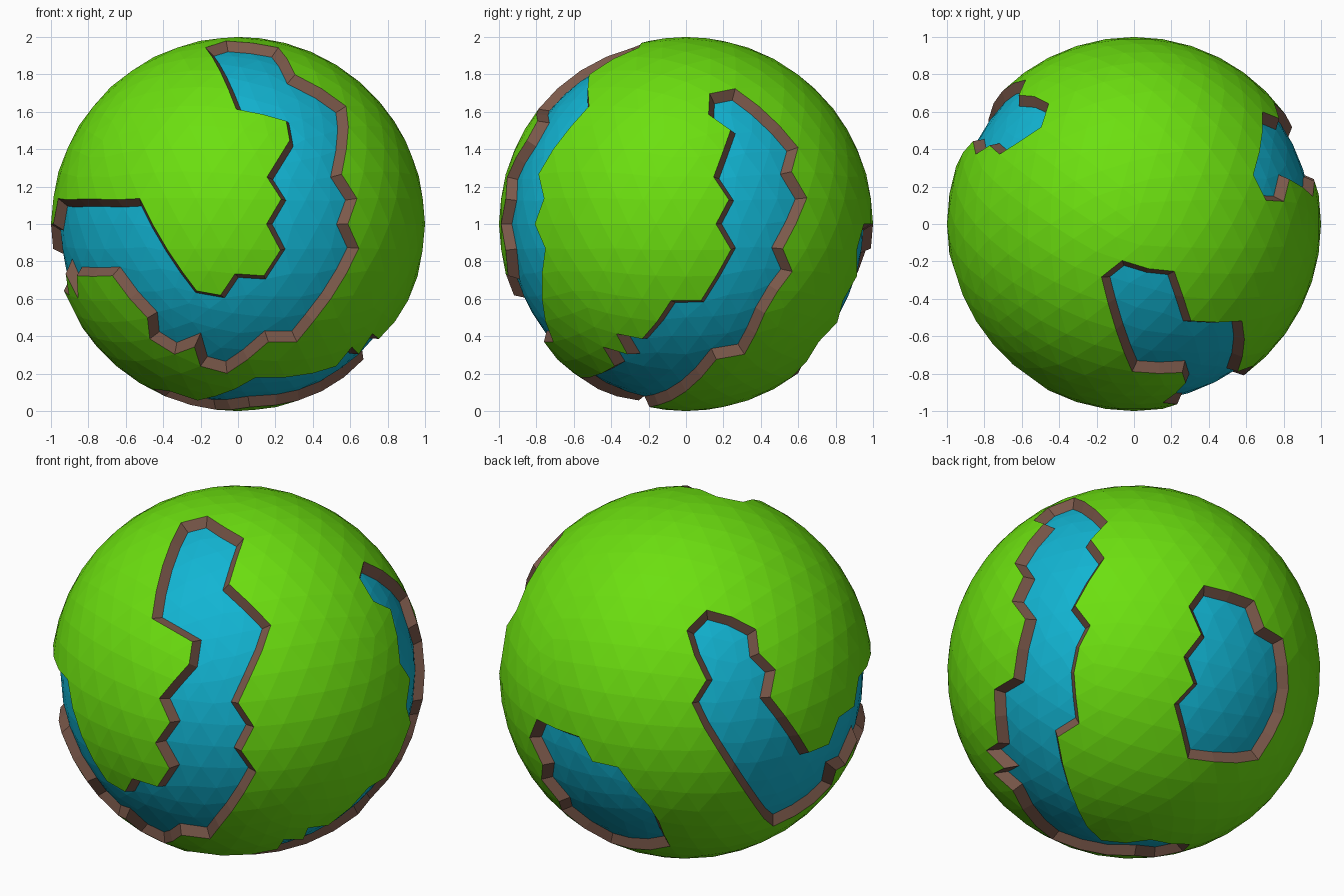
import bpy, bmesh, math
from mathutils import Vector

if "Cube" in bpy.data.objects:
    bpy.data.objects.remove(bpy.data.objects["Cube"])

# Water outlines, drawn flat (right, up) as seen from an azimuth and elevation.
# Straight outline edges become zigzags because whole triangles are picked.
VIEWS = {"front_right": (-55, 25), "front": (-90, 0), "back_left": (125, 25),
         "right": (0, 0), "below": (90, -90), "back_right": (50, -30)}
OUTLINES = {
    # long front river: top, bend, and end on the back left
    "front_right": [(-.30, .80), (-.167, .833), (.027, .704), (-.043, .452), (.172, .242),
                    (.011, -.172), (-.38, -.145), (-.23, .17), (-.457, .285), (-.42, .49)],
    "front": [(.602, .26), (.61, -.28), (.315, -.63), (.155, -.63), (-.06, -.79),
              (-.45, -.61), (-.65, -.275), (-.86, -.27), (-.9, .137), (-.525, .137),
              (-.235, -.37), (-.09, -.40), (-.016, -.265), (.19, -.27), (.2, .26)],
    "back_left": [(.016, .215), (.118, .328), (.387, .215), (.484, -.145), (.661, -.43),
                  (.78, -.39), (.955, 0), (1.05, .25), (1, -.27), (.72, -.67),
                  (.484, -.828), (.043, -.183), (.14, -.048)],
    # right river: side, and end under the globe
    "right": [(.13, .59), (.13, .69), (.262, .725), (.585, .405), (.6, .12), (.55, -.25),
              (.315, -.69), (.155, -.72), (-.5, -.81), (-.07, -.405), (.09, -.405),
              (.205, -.22), (.195, .31), (.26, .5)],
    "below": [(-.677, .155), (-.07, -.20), (.119, 0), (.389, 0), (.451, -.13),
              (.36, -.26), (.19, -.27), (-.09, -.57), (-.66, -.32)],
    # back lake
    "back_right": [(.34, .43), (.645, .38), (.79, .16), (.835, -.2), (.677, -.478),
                   (.29, -.462), (.262, -.2)],
}


def material(name, rgb):
    m = bpy.data.materials.new(name)
    m.diffuse_color = (*rgb, 1)
    m.use_nodes = True
    m.node_tree.nodes["Principled BSDF"].inputs["Base Color"].default_value = m.diffuse_color
    return m


def inside(u, v, poly):
    hit = False
    for (x1, y1), (x2, y2) in zip(poly, poly[1:] + poly[:1]):
        if (y1 > v) != (y2 > v) and u < x1 + (v - y1) / (y2 - y1) * (x2 - x1):
            hit = not hit
    return hit


def is_water(p):
    for view, poly in OUTLINES.items():
        a, e = (math.radians(d) for d in VIEWS[view])
        c, s, ce, se = math.cos(a), math.sin(a), math.cos(e), math.sin(e)
        u = p.dot(Vector((-s, c, 0)))
        v = p.dot(Vector((-se * c, -se * s, ce)))
        depth = p.dot(Vector((ce * c, ce * s, se)))
        if depth > 0 and inside(u, v, poly):
            return True
    return False


# Globe
bm = bmesh.new()
bmesh.ops.create_icosphere(bm, subdivisions=4, radius=1)
bm.normal_update()
water = [f for f in bm.faces if is_water(f.calc_center_median())]

# Sunken water with sloping banks
banks = bmesh.ops.inset_region(bm, faces=water, thickness=0.035, depth=0,
                               use_boundary=True, use_even_offset=True)["faces"]
for f in water:
    f.material_index = 1
for f in banks:
    f.material_index = 2
for v in {v for f in water for v in f.verts}:
    v.co *= 0.95
for f in bm.faces:
    f.smooth = False
bmesh.ops.translate(bm, verts=bm.verts, vec=(0, 0, 1))
bm.normal_update()

mesh = bpy.data.meshes.new("planet")
bm.to_mesh(mesh)
bm.free()
for m in (material("grass green", (.15, .74, .005)),
          material("water blue", (.006, .46, .65)),
          material("earth brown", (.20, .10, .07))):
    mesh.materials.append(m)
planet = bpy.data.objects.new("planet", mesh)
bpy.context.collection.objects.link(planet)
